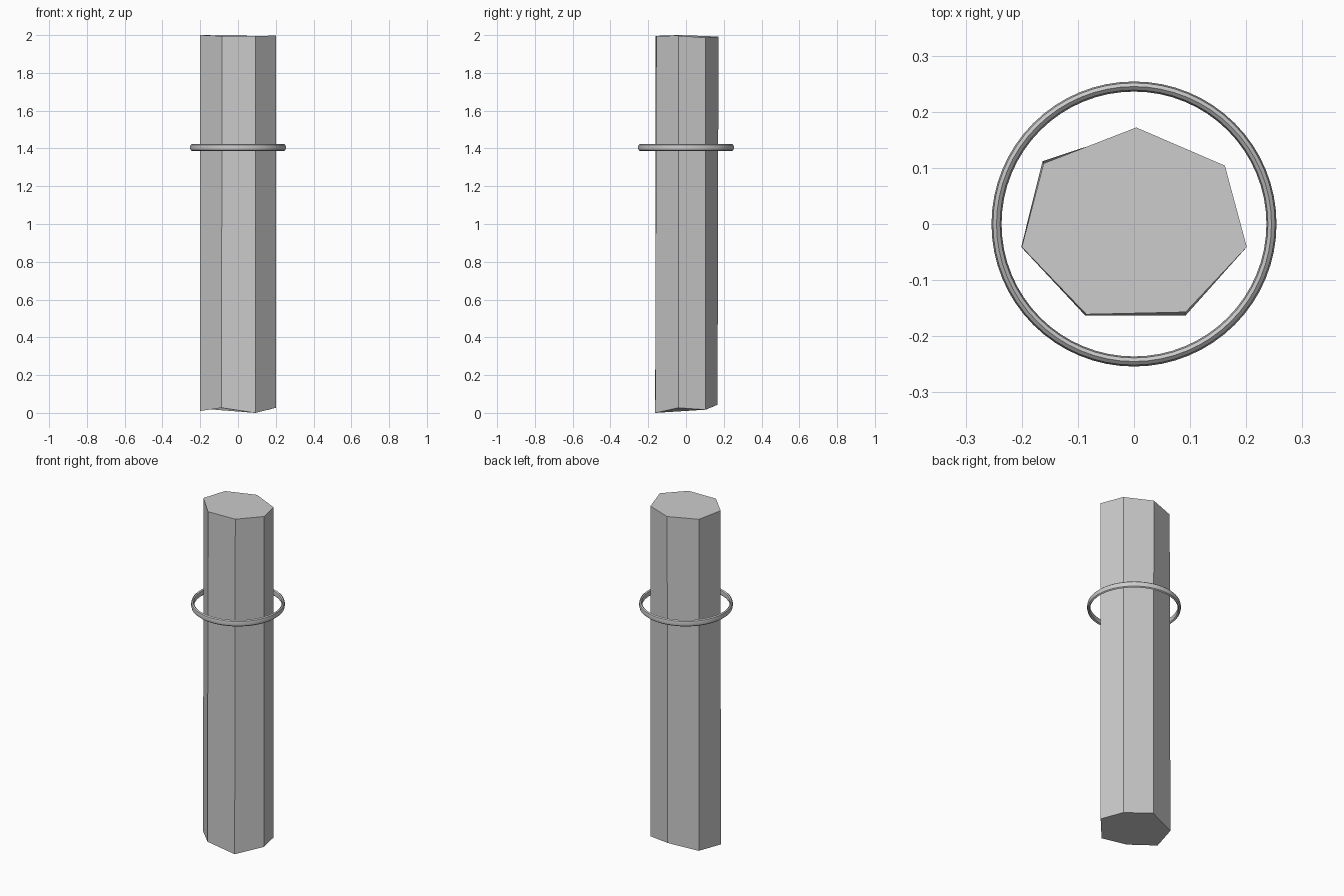
import bpy
import math

if "Cube" in bpy.data.objects:
    bpy.data.objects.remove(bpy.data.objects["Cube"])

def make_mesh(name, verts, faces):
    mesh = bpy.data.meshes.new(name)
    mesh.from_pydata(verts, [], faces)
    obj = bpy.data.objects.new(name, mesh)
    bpy.context.collection.objects.link(obj)
    return obj

# Seven-sided rough-cut column: corners with uneven bottom and top heights
bottom = [(-0.087, -0.163, 0.027), (0.092, -0.163, 0.0), (0.201, -0.041, 0.027),
          (0.162, 0.104, 0.017), (0.004, 0.167, 0.043), (-0.163, 0.112, 0.02),
          (-0.201, -0.041, 0.01)]
top = [(-0.085, -0.161, 1.995), (0.092, -0.157, 1.996), (0.201, -0.041, 1.997),
       (0.162, 0.104, 1.986), (0.004, 0.172, 1.992), (-0.161, 0.108, 1.995),
       (-0.200, -0.041, 2.0)]
n = len(bottom)
sides = [(i, (i + 1) % n, (i + 1) % n + n, i + n) for i in range(n)]
make_mesh("column", bottom + top,
          sides + [tuple(reversed(range(n))), tuple(range(n, 2 * n))])

# Thin hoop around the column, taller than it is thick
bpy.ops.mesh.primitive_torus_add(major_segments=64, minor_segments=8,
                                 major_radius=0.245, minor_radius=0.009,
                                 location=(0, 0, 1.405))
ring = bpy.context.object
ring.name = "ring_band"
ring.scale.z = 2.1
bpy.ops.object.transform_apply(location=False, rotation=False, scale=True)
bpy.ops.object.shade_smooth_by_angle(angle=math.radians(30))
